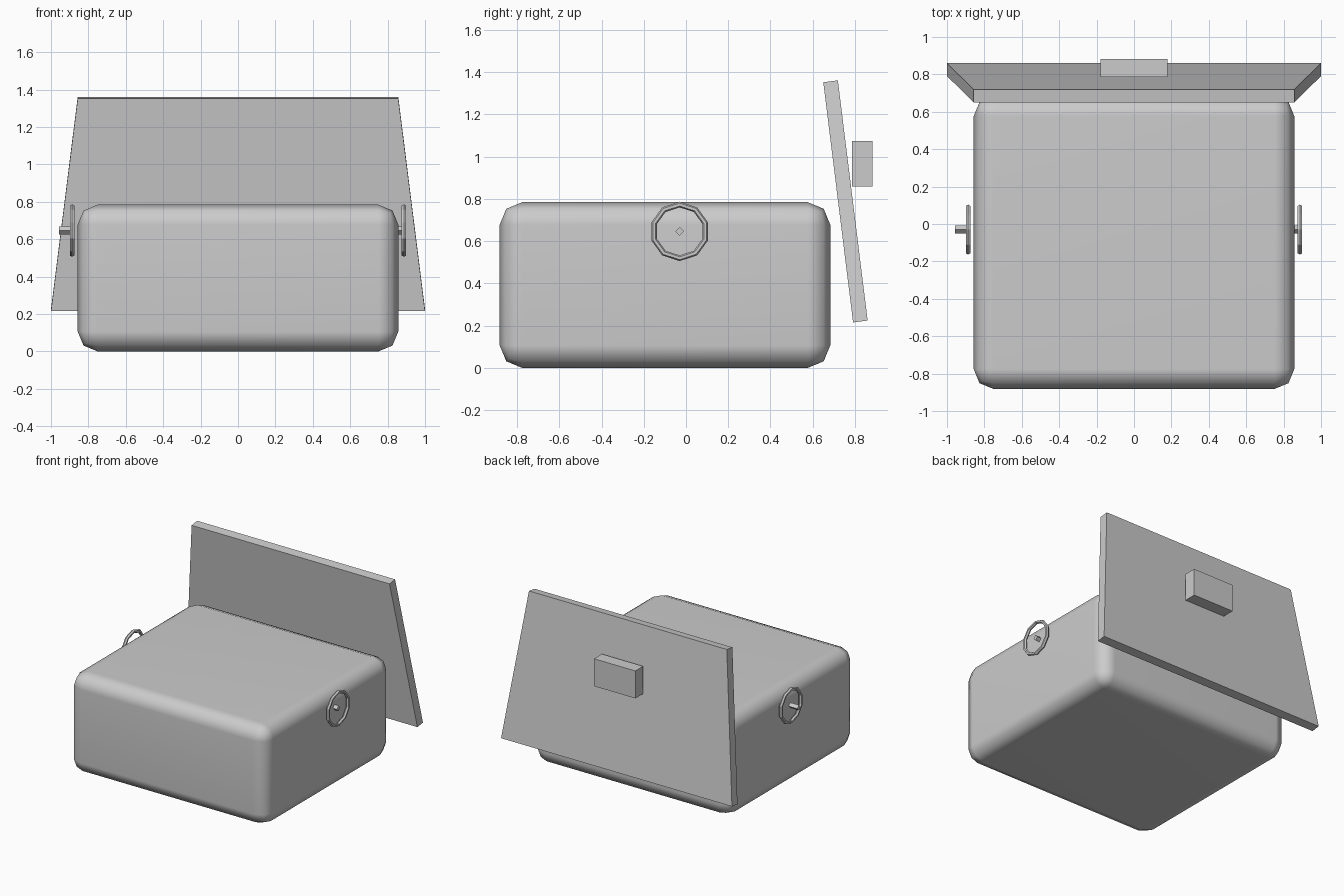
import bpy, bmesh, math

if "Cube" in bpy.data.objects:
    bpy.data.objects.remove(bpy.data.objects["Cube"])

grey = bpy.data.materials.new("plain grey")
grey.diffuse_color = (0.6, 0.6, 0.6, 1)
grey.use_nodes = True
grey.node_tree.nodes["Principled BSDF"].inputs["Base Color"].default_value = grey.diffuse_color


def make(name, bm):
    bmesh.ops.recalc_face_normals(bm, faces=bm.faces)
    me = bpy.data.meshes.new(name)
    bm.to_mesh(me)
    bm.free()
    me.materials.append(grey)
    ob = bpy.data.objects.new(name, me)
    bpy.context.collection.objects.link(ob)
    return ob


def box(name, x, y0, y1, z0, z1):
    bm = bmesh.new()
    bmesh.ops.create_cube(bm, size=1)
    for v in bm.verts:
        v.co = (v.co.x * 2 * x, y1 if v.co.y > 0 else y0, z1 if v.co.z > 0 else z0)
    return make(name, bm)


# Rounded main body
body = box("body", 0.857, -0.882, 0.683, 0, 0.784)
bev = body.modifiers.new("rounding", 'BEVEL')
bev.width = 0.106
bev.segments = 2
body.data.shade_smooth()
wn = body.modifiers.new("flat sides", 'WEIGHTED_NORMAL')
wn.keep_sharp = True

# Leaning trapezoid back panel: profile swept between narrow top and wide bottom
bm = bmesh.new()
profile = [(0.86, 0.224, 1.0), (0.791, 0.215, 1.0), (0.65, 1.352, 0.857), (0.719, 1.361, 0.857)]
left = [bm.verts.new((-w, y, z)) for y, z, w in profile]
right = [bm.verts.new((w, y, z)) for y, z, w in profile]
bm.faces.new(left)
bm.faces.new(right)
for i in range(4):
    j = (i + 1) % 4
    bm.faces.new((left[i], left[j], right[j], right[i]))
make("back_panel", bm)

# Small block on the back of the panel
box("back_block", 0.179, 0.785, 0.882, 0.859, 1.074)

# Side rings with pins; both pins point towards -x
CY, CZ = -0.03, 0.646
for side, s in (("left", -1), ("right", 1)):
    bpy.ops.mesh.primitive_torus_add(
        major_segments=10, minor_segments=6, major_radius=0.127, minor_radius=0.0135,
        location=(s * 0.887, CY, CZ), rotation=(0, math.pi / 2, 0))
    ring = bpy.context.object
    ring.name = side + "_ring"
    ring.data.materials.append(grey)
    bpy.ops.object.shade_smooth_by_angle(angle=math.radians(30))

    bpy.ops.mesh.primitive_cylinder_add(
        vertices=4, radius=0.021, depth=0.075,
        location=(s * 0.887 - 0.032, CY, CZ), rotation=(0, math.pi / 2, 0))
    pin = bpy.context.object
    pin.name = side + "_pin"
    pin.data.materials.append(grey)
